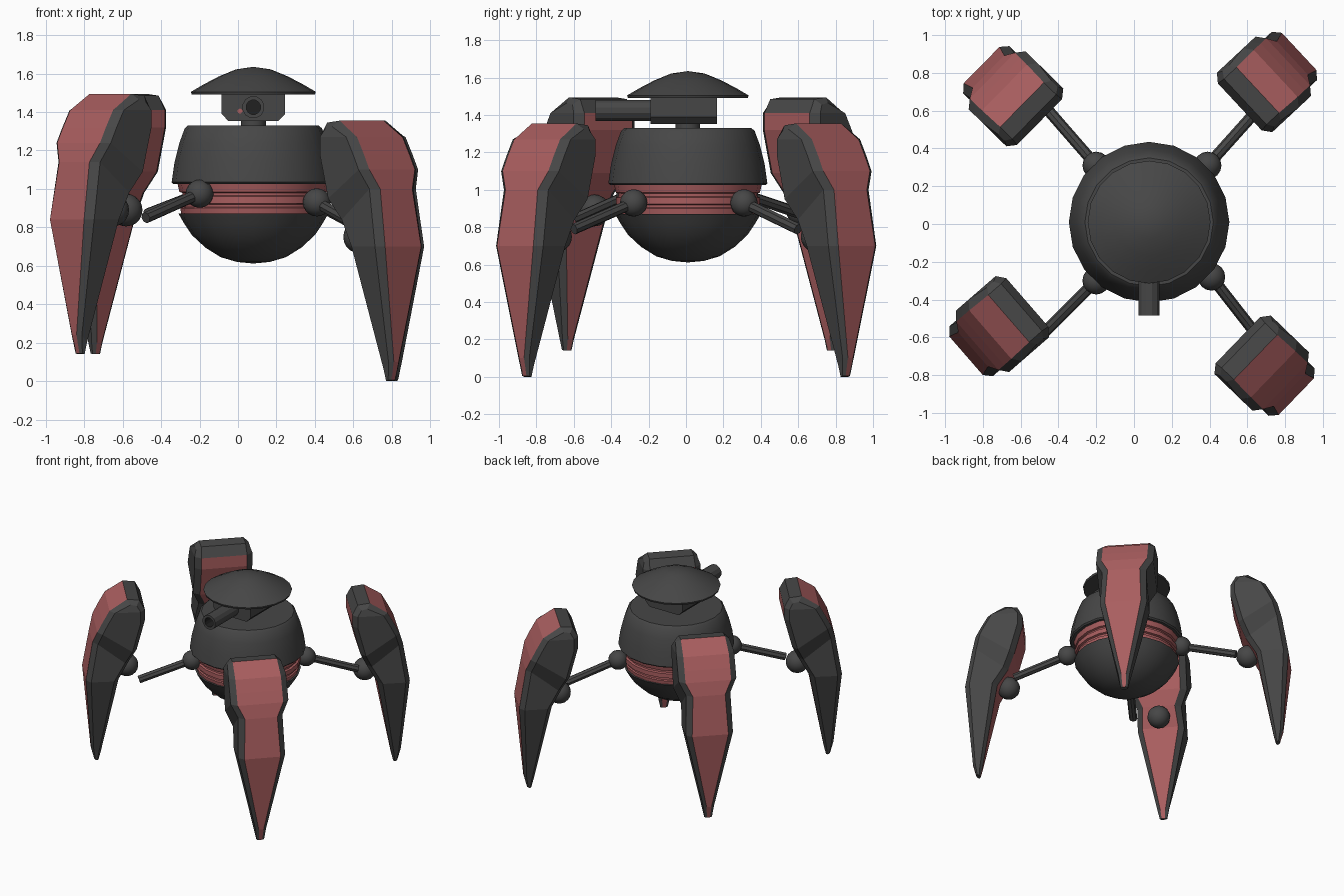
import bpy, bmesh, math
from mathutils import Vector, Matrix

if "Cube" in bpy.data.objects:
    bpy.data.objects.remove(bpy.data.objects["Cube"])


def material(name, rgb):
    m = bpy.data.materials.new(name)
    m.diffuse_color = (*rgb, 1)
    m.use_nodes = True
    m.node_tree.nodes["Principled BSDF"].inputs["Base Color"].default_value = m.diffuse_color
    return m


DARK = material("charcoal", (0.062, 0.062, 0.062))
RED = material("dusty_red", (0.40, 0.112, 0.115))
BLACK = material("bore_black", (0.015, 0.015, 0.015))
CX, CY = 0.08, 0.01   # body axis


def finish(bm, name, mats, smooth=None):
    bmesh.ops.recalc_face_normals(bm, faces=bm.faces[:])
    me = bpy.data.meshes.new(name)
    bm.to_mesh(me)
    bm.free()
    for m in mats:
        me.materials.append(m)
    ob = bpy.data.objects.new(name, me)
    bpy.context.collection.objects.link(ob)
    if smooth:
        bpy.ops.object.select_all(action='DESELECT')
        ob.select_set(True)
        bpy.context.view_layer.objects.active = ob
        bpy.ops.object.shade_smooth_by_angle(angle=math.radians(smooth))
    return ob


def lathe(name, profile, mat, sides=20, smooth=35):
    """Revolve (radius, z) points about the body axis; radius 0 closes an end."""
    bm = bmesh.new()
    rings = []
    for r, z in profile:
        if r == 0:
            rings.append([bm.verts.new((CX, CY, z))])
            continue
        rings.append([bm.verts.new((CX + r * math.cos(a), CY + r * math.sin(a), z))
                      for a in (2 * math.pi * i / sides for i in range(sides))])
    for a, b in zip(rings, rings[1:]):
        for i in range(sides):
            j = (i + 1) % sides
            quad = [a[i % len(a)], a[j % len(a)], b[j % len(b)], b[i % len(b)]]
            bm.faces.new(list(dict.fromkeys(quad)))
    return finish(bm, name, [mat], smooth)


def ball(name, loc, r):
    bm = bmesh.new()
    bmesh.ops.create_uvsphere(bm, u_segments=16, v_segments=10, radius=r,
                              matrix=Matrix.Translation(loc))
    return finish(bm, name, [DARK], 40)


def rod(name, a, b, r, mat=DARK, sides=8):
    a, b = Vector(a), Vector(b)
    d = b - a
    m = Matrix.Translation((a + b) / 2) @ d.to_track_quat('Z', 'Y').to_matrix().to_4x4()
    bm = bmesh.new()
    bmesh.ops.create_cone(bm, cap_ends=True, segments=sides, radius1=r, radius2=r,
                          depth=d.length, matrix=m)
    return finish(bm, name, [mat])


# Body: upper shell, grooved waist, lower bowl
lathe("upper_shell", [(0, 1.33), (0.34, 1.33), (0.357, 1.315), (0.385, 1.24),
                      (0.41, 1.14), (0.425, 1.035), (0.415, 1.025), (0, 1.025)], DARK)
lathe("waist_band", [(0, 1.03), (0.395, 1.03), (0.385, 0.985), (0.37, 0.98), (0.37, 0.965),
                     (0.385, 0.96), (0.385, 0.925), (0.37, 0.92), (0.37, 0.905),
                     (0.38, 0.90), (0.375, 0.865), (0, 0.865)], RED)
lathe("lower_bowl", [(0, 0.872), (0.39, 0.872), (0.36, 0.82), (0.32, 0.76), (0.25, 0.695),
                     (0.17, 0.645), (0.085, 0.62), (0, 0.612)], DARK)

# Turret: neck, domed hat, chamfered housing
lathe("neck", [(0, 1.36), (0.065, 1.36), (0.065, 1.32), (0, 1.32)], DARK, 16)
lathe("hat", [(0, 1.635), (0.09, 1.622), (0.18, 1.585), (0.26, 1.543), (0.325, 1.505),
              (0.32, 1.49), (0, 1.49)], DARK)

bm = bmesh.new()
outline = [(-0.165, 1.495), (-0.165, 1.39), (-0.13, 1.353),
           (0.13, 1.353), (0.165, 1.39), (0.165, 1.495)]
front = bm.faces.new([bm.verts.new((CX + x, -0.19, z)) for x, z in outline])
ext = bmesh.ops.extrude_face_region(bm, geom=[front], use_keep_orig=True)
bmesh.ops.translate(bm, vec=(0, 0.355, 0),
                    verts=[v for v in ext["geom"] if isinstance(v, bmesh.types.BMVert)])
finish(bm, "turret_housing", [DARK])

# Gun barrel with a recessed bore
bm = bmesh.new()
rings = []
for r, y in [(0.058, -0.18), (0.058, -0.485), (0.038, -0.485), (0.038, -0.40)]:
    rings.append([bm.verts.new((CX + r * math.cos(a), y, 1.425 + r * math.sin(a)))
                  for a in (math.pi * (i + 0.5) / 6 for i in range(12))])
for k, (a, b) in enumerate(zip(rings, rings[1:])):
    for i in range(12):
        f = bm.faces.new([a[i], a[(i + 1) % 12], b[(i + 1) % 12], b[i]])
        f.material_index = int(k == 2)
bm.faces.new(rings[-1]).material_index = 1
finish(bm, "gun_barrel", [DARK, BLACK])
rod("sensor_dot", (0.01, -0.188, 1.405), (0.01, -0.196, 1.405), 0.013, RED, 10)

# Leg stations: outer r, outer z, inner r, inner z, red half width, rim
STATIONS = [(0.95, 1.355, 0.86, 1.345, 0.165, 0.035),
            (1.08, 1.27, 0.82, 1.27, 0.17, 0.045),
            (1.13, 1.18, 0.82, 1.18, 0.17, 0.045),
            (1.17, 1.10, 0.88, 0.95, 0.17, 0.045),
            (1.20, 1.00, 0.93, 0.84, 0.12, 0.045),
            (1.25, 0.70, 1.01, 0.70, 0.135, 0.04),
            (1.20, 0.10, 1.13, 0.06, 0.018, 0.022),
            (1.175, 0.005, 1.145, 0.0, 0.012, 0.015)]


def leg(name, inner_mid, degrees, lift):
    """Armoured leg: red outer and inner strips between dark chamfered sides."""
    ang = math.radians(degrees)
    c, s = math.cos(ang), math.sin(ang)

    def place(r, t, z):
        return (inner_mid[0] + (r - 0.82) * c - t * s,
                inner_mid[1] + (r - 0.82) * s + t * c, z + lift)

    bm = bmesh.new()
    rings = []
    for k, (ro, zo, ri, zi, w, rim) in enumerate(STATIONS):
        e = min(0.035, (ro - ri) * 0.25)
        drop = 0.03 if k == 0 else 0
        half = [(ro, w, zo), (ro - e, w + rim, zo - drop),
                (ri + e, w + rim, zi - drop), (ri, w, zi)]
        ring = half + [(r, -t, z) for r, t, z in reversed(half)]
        rings.append([bm.verts.new(place(*p)) for p in ring])
    for k, (a, b) in enumerate(zip(rings, rings[1:])):
        for i in range(8):
            j = (i + 1) % 8
            f = bm.faces.new([a[i], a[j], b[j], b[i]])
            f.material_index = int(i == 7 or (i == 3 and k > 0))
    for ring in (rings[0], rings[-1]):   # caps, split along the middle
        bm.faces.new([ring[0], ring[3], ring[4], ring[7]])
        bm.faces.new(ring[0:4])
        bm.faces.new(ring[4:8])
    finish(bm, name, [DARK, RED])
    ball(name + "_joint", place(0.935, 0, 0.75), 0.085)


# Four legs: armour position, heading, lift, hip ball, rod end
LEGS = [("front_right_leg", (0.55, -0.615), -44, 0, (0.41, -0.28, 0.93), (0.66, -0.60, 0.79)),
        ("back_right_leg", (0.56, 0.62), 43, 0, (0.39, 0.31, 0.93), (0.65, 0.60, 0.79)),
        ("front_left_leg", (-0.565, -0.415), 221, 0.14, (-0.20, -0.30, 0.975), (-0.48, -0.58, 0.85)),
        ("back_left_leg", (-0.50, 0.54), 135.5, 0.14, (-0.20, 0.31, 0.975), (-0.47, 0.62, 0.87))]
for name, mid, heading, lift, hip, end in LEGS:
    leg(name, mid, heading, lift)
    ball(name + "_hip", hip, 0.073)
    rod(name + "_rod", hip, end, 0.03)
